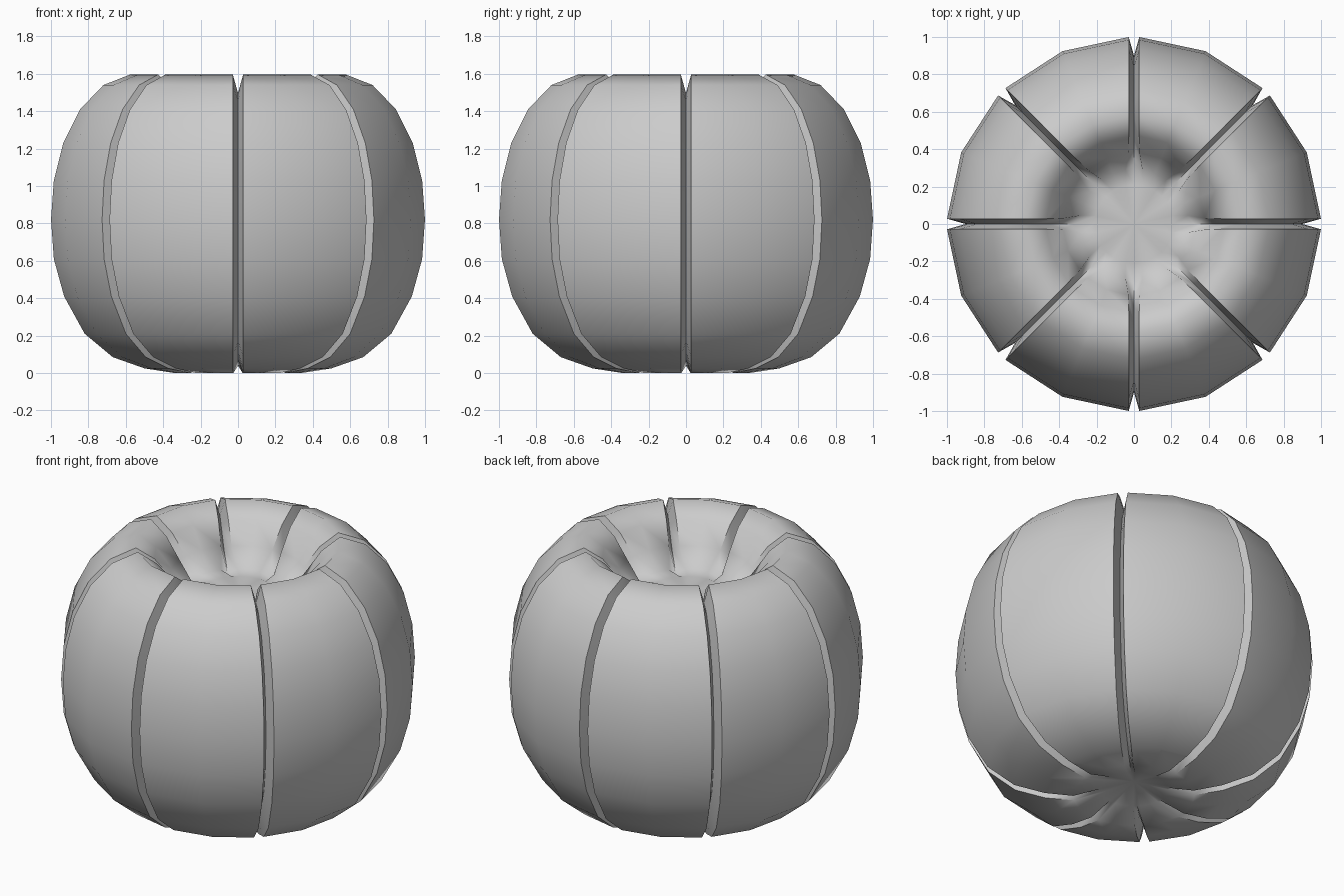
import bpy, bmesh, math
from mathutils import Vector

if "Cube" in bpy.data.objects:
    bpy.data.objects.remove(bpy.data.objects["Cube"])

LOBES = 8
# Profile rows from top dimple to underside: radius, height, groove depth, groove half width
PROFILE = [
    (0.21, 1.29, 0.00, 0.045), (0.29, 1.30, 0.06, 0.045), (0.38, 1.40, 0.09, 0.03),
    (0.47, 1.52, 0.10, 0.028), (0.575, 1.597, 0.10, 0.028), (0.72, 1.54, 0.10, 0.028),
    (0.845, 1.41, 0.10, 0.028), (0.935, 1.23, 0.10, 0.028), (0.985, 1.03, 0.10, 0.028),
    (1.0, 0.82, 0.10, 0.028), (0.985, 0.61, 0.10, 0.028), (0.93, 0.41, 0.10, 0.028),
    (0.82, 0.21, 0.10, 0.028), (0.67, 0.085, 0.10, 0.028), (0.50, 0.025, 0.09, 0.028),
    (0.34, 0.0, 0.07, 0.025), (0.19, 0.04, 0.00, 0.02),
]


def inset_point(i):
    """Groove bottom: profile point moved inward along its normal."""
    r, z, depth, _ = PROFILE[i]
    a = PROFILE[max(i - 1, 0)]
    b = PROFILE[min(i + 1, len(PROFILE) - 1)]
    t = Vector((b[0] - a[0], b[1] - a[1])).normalized()
    return r + t.y * depth, z - t.x * depth


bm = bmesh.new()
rows = []
for i, (r, z, depth, w) in enumerate(PROFILE):
    gr, gz = inset_point(i)
    half = math.asin(w / r)
    row = []
    for k in range(LOBES):
        a = 2 * math.pi * k / LOBES
        mid = a + math.pi / LOBES
        nxt = a + 2 * math.pi / LOBES
        for ang, rad, h in ((a, gr, gz), (a + half, r, z), (mid, r, z), (nxt - half, r, z)):
            row.append(bm.verts.new((rad * math.cos(ang), rad * math.sin(ang), h)))
    rows.append(row)

# Skin between rows
n = LOBES * 4
for up, low in zip(rows, rows[1:]):
    for j in range(n):
        k = (j + 1) % n
        bm.faces.new((up[j], low[j], low[k], up[k]))

# Fans closing the dimple floor and the underside
top = bm.verts.new((0, 0, 1.29))
bottom = bm.verts.new((0, 0, 0.09))
for j in range(n):
    k = (j + 1) % n
    bm.faces.new((top, rows[0][j], rows[0][k]))
    bm.faces.new((bottom, rows[-1][k], rows[-1][j]))
bmesh.ops.recalc_face_normals(bm, faces=bm.faces)

mesh = bpy.data.meshes.new("lobed_body")
bm.to_mesh(mesh)
bm.free()
body = bpy.data.objects.new("lobed_body", mesh)
bpy.context.collection.objects.link(body)

# Smooth lobes with crisp grooves
bpy.context.view_layer.objects.active = body
body.select_set(True)
bpy.ops.object.shade_smooth_by_angle(angle=math.radians(62))
